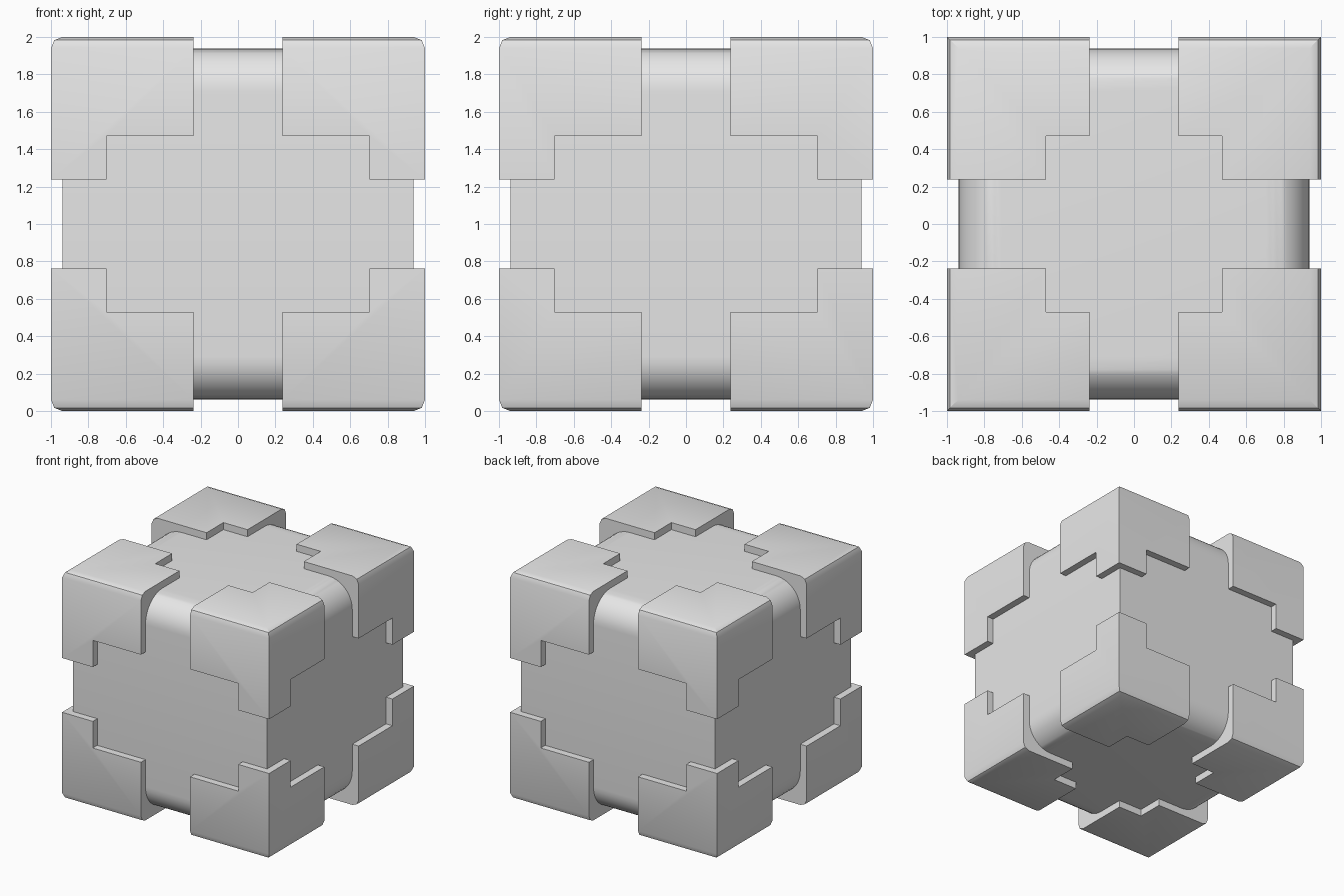
import bpy, bmesh
from itertools import product
from math import radians
from mathutils import Vector

default_cube = bpy.data.objects.get("Cube")
if default_cube:
    bpy.data.objects.remove(default_cube, do_unlink=True)

CORE_HALF = 0.938
STEPS = [0.237, 0.47, 0.703, 1.0]   # step positions of a corner bracket

grey = bpy.data.materials.new("light_grey")
grey.use_nodes = True
grey.diffuse_color = (0.8, 0.8, 0.8, 1)
grey.node_tree.nodes["Principled BSDF"].inputs["Base Color"].default_value = (0.8, 0.8, 0.8, 1)


def finish(bm, name):
    """Turn a bmesh into a smooth shaded object centred at z = 1."""
    bmesh.ops.recalc_face_normals(bm, faces=bm.faces)
    mesh = bpy.data.meshes.new(name)
    bm.to_mesh(mesh)
    bm.free()
    mesh.materials.append(grey)
    obj = bpy.data.objects.new(name, mesh)
    obj.location.z = 1
    bpy.context.collection.objects.link(obj)
    bpy.ops.object.select_all(action='DESELECT')
    obj.select_set(True)
    bpy.context.view_layer.objects.active = obj
    bpy.ops.object.shade_smooth_by_angle(angle=radians(30))
    return obj


def round_edges(bm, test, radius, segments):
    edges = [e for e in bm.edges if test(*e.verts)]
    bmesh.ops.bevel(bm, geom=edges, offset=radius, segments=segments,
                    profile=0.5, affect='EDGES')


# Core block: upper and lower edges rounded, upright edges sharp
bm = bmesh.new()
bmesh.ops.create_cube(bm, size=2 * CORE_HALF)
round_edges(bm, lambda a, b: abs(a.co.z - b.co.z) < 0.01, 0.23, 10)
finish(bm, "core_block")


# Corner bracket: stepped solid made of the outer skin of a cell grid
def filled(i, j, k):
    if not all(0 <= n < 3 for n in (i, j, k)):
        return False
    return (i == 2 and j == 2) if k == 0 else (i > 0 or j > 0)


bm = bmesh.new()
for cell in product(range(3), repeat=3):
    if not filled(*cell):
        continue
    for axis, side in product(range(3), (0, 1)):
        neighbour = list(cell)
        neighbour[axis] += 2 * side - 1
        if filled(*neighbour):
            continue
        u, v = [n for n in range(3) if n != axis]
        corners = []
        for du, dv in ((0, 0), (1, 0), (1, 1), (0, 1)):
            index = list(cell)
            index[axis] += side
            index[u] += du
            index[v] += dv
            corners.append(bm.verts.new(Vector([STEPS[n] for n in index])))
        bm.faces.new(corners)
bmesh.ops.remove_doubles(bm, verts=bm.verts, dist=0.001)
bmesh.ops.recalc_face_normals(bm, faces=bm.faces)
bmesh.ops.dissolve_limit(bm, angle_limit=0.02, verts=bm.verts, edges=bm.edges)


def outer_rim(a, b):
    return min(a.co.z, b.co.z) > 0.99 and (
        min(a.co.x, b.co.x) > 0.99 or min(a.co.y, b.co.y) > 0.99)


round_edges(bm, outer_rim, 0.06, 2)
brackets = finish(bm, "corner_brackets")

# Repeat the bracket at all eight corners
mirror = brackets.modifiers.new("mirror", 'MIRROR')
mirror.use_axis = (True, True, True)
mirror.use_mirror_merge = False
